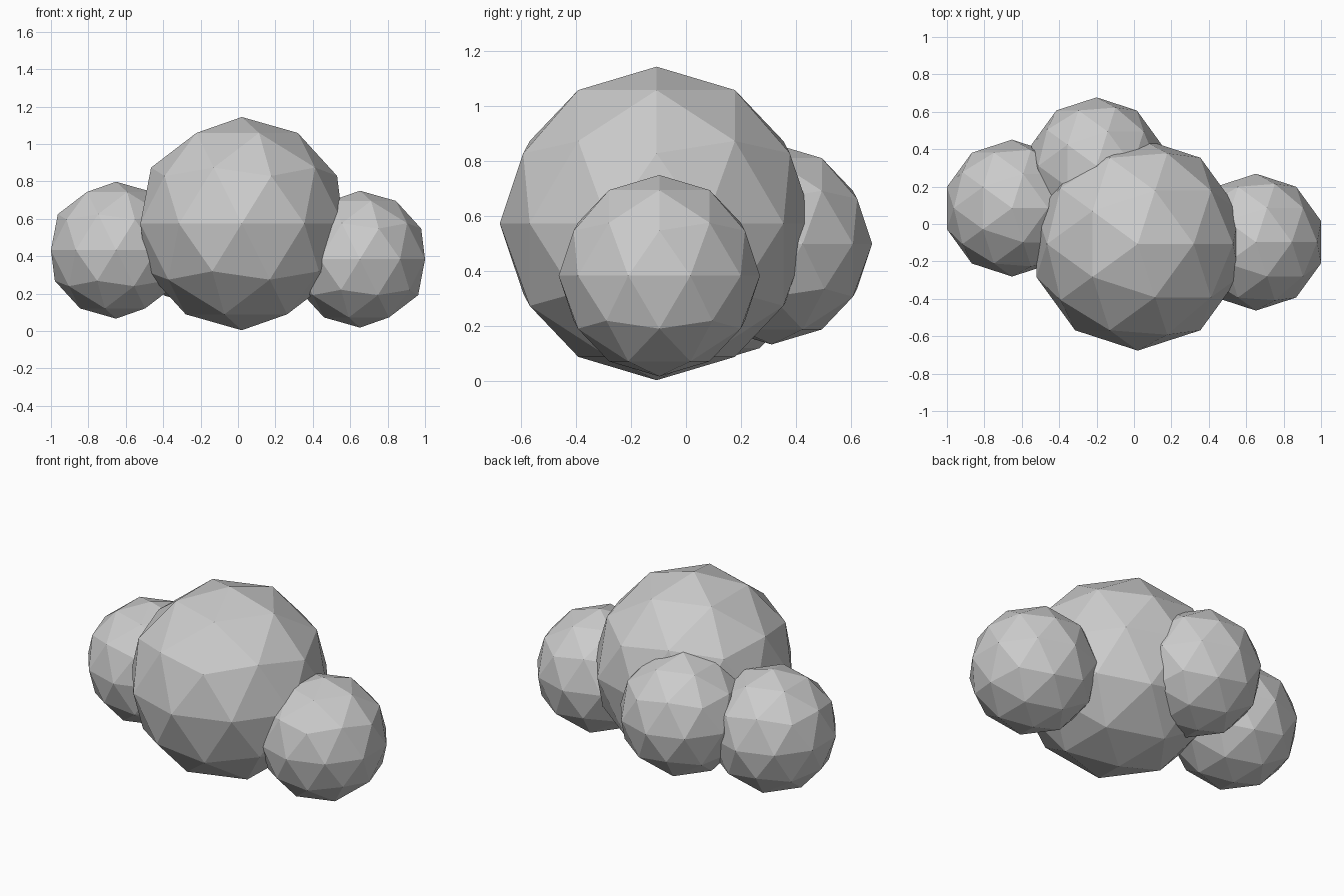
import bpy

if "Cube" in bpy.data.objects:
    bpy.data.objects.remove(bpy.data.objects["Cube"])

# Low-poly cloud: overlapping faceted puffs (name, centre, radius)
PUFFS = [
    ("main_puff", (0.02, -0.107, 0.574), 0.57),
    ("right_puff", (0.652, -0.097, 0.384), 0.366),
    ("left_puff", (-0.652, 0.085, 0.432), 0.366),
    ("back_puff", (-0.20, 0.311, 0.50), 0.366),
]

for name, centre, radius in PUFFS:
    bpy.ops.mesh.primitive_ico_sphere_add(subdivisions=2, radius=radius, location=centre)
    puff = bpy.context.object
    puff.name = name
    bpy.ops.object.shade_flat()
